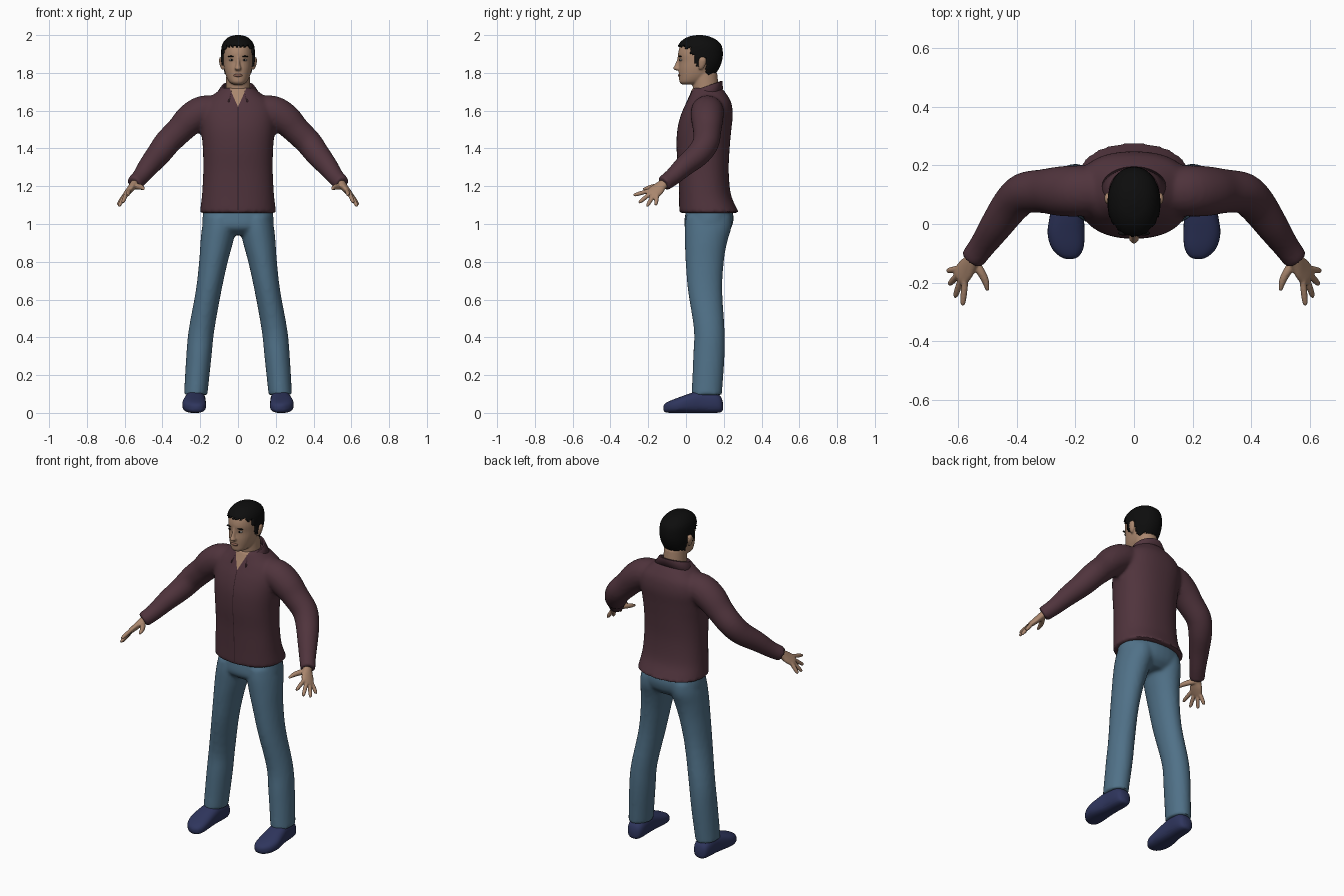
import bpy, bmesh, math
from mathutils import Vector

if "Cube" in bpy.data.objects:
    bpy.data.objects.remove(bpy.data.objects["Cube"])


def material(name, r, g, b):
    m = bpy.data.materials.new(name)
    m.use_nodes = True
    m.diffuse_color = (r, g, b, 1)
    bsdf = m.node_tree.nodes["Principled BSDF"]
    bsdf.inputs["Base Color"].default_value = (r, g, b, 1)
    bsdf.inputs["Roughness"].default_value = 0.8
    return m


SKIN = material("skin", .40, .24, .155)
HAIR = material("black hair", .004, .004, .004)
SHIRT = material("maroon cloth", .08, .034, .046)
SEAM = material("dark maroon seam", .03, .012, .017)
DENIM = material("blue denim", .08, .165, .245)
SHOE = material("navy shoe", .028, .036, .11)
SOLE = material("dark red sole", .02, .007, .009)
TRIM = material("tan trim", .3, .21, .12)
LIP = material("lip", .25, .12, .085)
EYE = material("eye white", .45, .42, .38)
X, Z = Vector((1, 0, 0)), Vector((0, 0, 1))


def spline(rows, steps):
    """Catmull-Rom interpolation of a list of equal-length rows."""
    out = []
    for i in range(len(rows) - 1):
        a, b, c, d = (rows[max(0, min(len(rows) - 1, i + k))] for k in (-1, 0, 1, 2))
        for s in range(steps):
            t = s / steps
            out.append([q + t / 2 * (r - p + t * (2 * p - 5 * q + 4 * r - w + t * (3 * (q - r) + w - p)))
                        for p, q, r, w in zip(a, b, c, d)])
    return out + [list(rows[-1])]


def loft(bm, rings, side=X, axis=None, n=32, steps=4, e=2.0):
    """Skin rings (x, y, z, half width along side, half depth)."""
    rows = spline(rings, steps)
    loops = []
    for i, row in enumerate(rows):
        c = Vector(row[:3])
        t = axis or Vector(rows[min(i + 1, len(rows) - 1)][:3]) - Vector(rows[max(i - 1, 0)][:3])
        t = t.normalized()
        u = (side - t * side.dot(t)).normalized()
        v = t.cross(u)
        loop = []
        for k in range(n):
            a = math.tau * k / n
            p, q = (math.copysign(abs(f) ** (2 / e), f) for f in (math.cos(a), math.sin(a)))
            loop.append(bm.verts.new(c + u * p * row[3] + v * q * row[4]))
        loops.append(loop)
    for a, b in zip(loops, loops[1:]):
        for k in range(n):
            bm.faces.new((a[k], a[(k + 1) % n], b[(k + 1) % n], b[k]))
    bm.faces.new(loops[0][::-1])
    bm.faces.new(loops[-1])


def stack(rows):
    """Horizontal rings from (z, front y, back y, half width, centre x)."""
    return [(r[4] if len(r) > 4 else 0, (r[1] + r[2]) / 2, r[0], r[3], (r[2] - r[1]) / 2) for r in rows]


def mirror(bm):
    d = bmesh.ops.duplicate(bm, geom=bm.verts[:] + bm.edges[:] + bm.faces[:])["geom"]
    for v in d:
        if isinstance(v, bmesh.types.BMVert):
            v.co.x *= -1


def cut(bm, point, normal):
    bmesh.ops.bisect_plane(bm, geom=bm.verts[:] + bm.edges[:] + bm.faces[:], plane_co=point, plane_no=normal)


def finish(name, bm, mats, voxel=0, rounds=3):
    """Make the object, optionally fusing overlapping lofts into one skin."""
    bmesh.ops.recalc_face_normals(bm, faces=bm.faces[:])
    me = bpy.data.meshes.new(name)
    bm.to_mesh(me)
    bm.free()
    ob = bpy.data.objects.new(name, me)
    bpy.context.scene.collection.objects.link(ob)
    bpy.ops.object.select_all(action="DESELECT")
    ob.select_set(True)
    bpy.context.view_layer.objects.active = ob
    if voxel:
        r = ob.modifiers.new("fuse", "REMESH")
        r.mode, r.voxel_size = "VOXEL", voxel
        s = ob.modifiers.new("soften", "SMOOTH")
        s.factor, s.iterations = .5, rounds
        for m in ("fuse", "soften"):
            bpy.ops.object.modifier_apply(modifier=m)
    ob.data.materials.clear()
    for m in mats:
        ob.data.materials.append(m)
    bpy.ops.object.shade_smooth_by_angle(angle=math.radians(50))
    return ob


def blob(name, mat, loc, size, pair=False):
    bm = bmesh.new()
    bmesh.ops.create_uvsphere(bm, u_segments=16, v_segments=10, radius=1)
    for v in bm.verts:
        v.co = Vector(c * s + o for c, s, o in zip(v.co, size, loc))
    if pair:
        mirror(bm)
    return finish(name, bm, [mat])


# Shirt: torso and sleeves
bm = bmesh.new()
loft(bm, [(.08, .115, 1.595, .08, .08), (.18, .113, 1.595, .087, .085), (.25, .112, 1.555, .085, .083),
          (.31, .112, 1.495, .075, .073), (.375, .105, 1.43, .07, .07), (.42, .065, 1.37, .065, .065),
          (.47, -.005, 1.31, .056, .056), (.515, -.07, 1.25, .046, .046), (.552, -.12, 1.213, .042, .042)],
     side=Vector((0, 1, 0)))
mirror(bm)
loft(bm, stack([(1.058, -.035, .282, .202), (1.09, -.036, .265, .198), (1.16, -.037, .237, .19),
                (1.28, -.041, .226, .184), (1.40, -.05, .231, .186), (1.50, -.046, .24, .195),
                (1.58, -.026, .248, .2), (1.64, 0, .24, .18), (1.68, .018, .22, .135),
                (1.72, .034, .19, .085)]), axis=Z, n=48, e=2.3)
shirt = finish("shirt", bm, [SHIRT, SKIN, SEAM], .011)

# Open neck and front seam, cut into the shirt
bm = bmesh.new()
bm.from_mesh(shirt.data)
for s in (1, -1):
    cut(bm, (0, 0, 1.62), (s, 0, -.45))
    cut(bm, (s * .002, 0, 1.3), (1, 0, 0))
for f in bm.faces:
    c = f.calc_center_median()
    if c.y < .1 and abs(c.x) < (c.z - 1.62) * .45:
        f.material_index = 1
    elif c.y < .05 and abs(c.x) < .002 and c.z > 1.07:
        f.material_index = 2
bm.to_mesh(shirt.data)
bm.free()

# Folded collar, open at the front
bm = bmesh.new()
rows = []
for i in range(37):
    a = math.radians(-66 + 312 * i / 36)
    s = -math.sin(a)
    top = 1.73 - .027 * s
    tip = max(0, s) ** 3 * .025
    ring = [(.07, .07, top - .05), (.076, .076, top), (.086, .084, top), (.116, .102 + .014 * s, top - .042 - tip)]
    rows.append([bm.verts.new((rx * math.cos(a), .108 + ry * math.sin(a), z)) for rx, ry, z in ring])
for a, b in zip(rows, rows[1:]):
    for k in range(3):
        bm.faces.new((a[k], b[k], b[k + 1], a[k + 1]))
collar = finish("collar", bm, [SHIRT])
collar.modifiers.new("thickness", "SOLIDIFY").thickness = .005

# Trousers: legs and hips
bm = bmesh.new()
loft(bm, stack([(1.04, 0, .24, .085, .095), (.98, -.007, .24, .091, .1), (.90, -.006, .217, .086, .113),
                (.80, -.002, .2, .076, .13), (.65, .01, .192, .068, .155), (.44, .042, .204, .068, .193),
                (.30, .038, .204, .067, .207), (.095, .03, .19, .062, .224)]), axis=-Z)
mirror(bm)
loft(bm, stack([(1.11, .01, .23, .175), (1.04, -.006, .252, .187), (.98, -.006, .24, .18), (.942, .04, .2, .1)]),
     axis=-Z, e=2.2)
finish("trousers", bm, [DENIM], .011)

# Shoes with sole and trim bands; rows are y, centre x, half width, top z
bm = bmesh.new()
profile = [(.196, .222, .012, .05), (.185, .222, .038, .085), (.15, .222, .05, .11), (.08, .225, .053, .118),
           (.03, .229, .058, .106), (-.03, .232, .063, .085), (-.08, .227, .055, .066),
           (-.11, .221, .033, .05), (-.12, .22, .01, .035)]
loft(bm, [(cx, y, (top + low) / 2, w, (top - low) / 2) for y, cx, w, top in profile
          for low in [.018 if w < .02 else .004 if w < .04 else 0]], axis=Vector((0, -1, 0)), e=2.6)
mirror(bm)
for z in (.014, .021):
    cut(bm, (0, 0, z), (0, 0, 1))
for f in bm.faces:
    c = f.calc_center_median()
    f.material_index = 1 if c.z < .014 else 2 if c.z < .021 and c.y > -.06 else 0
finish("shoes", bm, [SHOE, SOLE, TRIM])

# Hands: palm, four fingers, thumb
bm = bmesh.new()
across = Vector((-.05, -.125, .05))
loft(bm, [(.53, -.085, 1.235, .026, .022), (.553, -.125, 1.208, .028, .02), (.572, -.152, 1.183, .038, .018),
          (.592, -.178, 1.16, .038, .014), (.597, -.187, 1.153, .03, .01)], side=across)
fingers = [((.577, -.2, 1.175), (.585, -.278, 1.152)), ((.59, -.188, 1.162), (.611, -.25, 1.112)),
           ((.6, -.172, 1.151), (.631, -.207, 1.093)), ((.605, -.154, 1.147), (.637, -.16, 1.1))]
for base, tip in fingers:
    a, b = Vector(base), Vector(tip)
    loft(bm, [(*a.lerp(b, t), r, r) for t, r in ((-.2, .011), (.4, .0115), (.85, .0095), (1, .005))], across, n=12)
loft(bm, [(.55, -.125, 1.2, .016, .016), (.525, -.16, 1.198, .016, .015), (.507, -.195, 1.192, .0125, .0125),
          (.5, -.228, 1.184, .006, .006)], side=Z, n=12)
mirror(bm)
finish("hands", bm, [SKIN], .0045, 2)

# Head: skull, neck, nose and ears
skull = stack([(1.738, -.018, .05, .022), (1.75, -.034, .09, .045), (1.78, -.037, .13, .062),
               (1.82, -.039, .16, .073), (1.86, -.037, .178, .078), (1.90, -.042, .184, .079),
               (1.94, -.032, .178, .075), (1.965, -.012, .155, .062), (1.982, .02, .12, .04),
               (1.989, .06, .085, .01)])
bm = bmesh.new()
loft(bm, skull, axis=Z, e=2.15)
loft(bm, stack([(1.64, .04, .17, .068), (1.72, .036, .172, .064), (1.80, .03, .165, .062)]), axis=Z)
loft(bm, stack([(1.813, -.053, -.02, .011), (1.822, -.068, -.02, .018), (1.84, -.06, -.02, .012),
                (1.87, -.048, -.02, .009), (1.888, -.044, -.02, .008)]), axis=Z, n=16)
loft(bm, stack([(1.818, .07, .085, .008, .078), (1.835, .066, .1, .012, .083), (1.865, .066, .108, .012, .089),
                (1.884, .075, .1, .007, .09)]), axis=Z, n=16)
loft(bm, stack([(1.818, .07, .085, .008, -.078), (1.835, .066, .1, .012, -.083), (1.865, .066, .108, .012, -.089),
                (1.884, .075, .1, .007, -.09)]), axis=Z, n=16)
finish("head", bm, [SKIN], .005, 2)

# Face details
blob("eyes", EYE, (.033, -.026, 1.868), (.014, .008, .006), True)
blob("irises", HAIR, (.033, -.031, 1.868), (.006, .005, .0055), True)
blob("eyebrows", HAIR, (.034, -.031, 1.887), (.021, .008, .004), True)
blob("lips", LIP, (0, -.035, 1.787), (.024, .008, .008))

# Cropped hair: a shell grown from the skull with a ragged hairline
bm = bmesh.new()
loft(bm, skull, axis=Z, n=64, steps=8, e=2.15)
bmesh.ops.recalc_face_normals(bm, faces=bm.faces[:])
bm.normal_update()
for v, n in [(v, v.normal.copy()) for v in bm.verts]:
    v.co += n * .011


def hairline(x, y):
    for limit, z in ((0, 1.945), (.025, 1.93), (.05, 1.9), (.072, 1.835), (.108, 1.885)):
        if y < limit:
            return z + .006 * math.sin(x * 260)
    return 1.797 + .006 * math.sin(x * 190)


low = [f for f in bm.faces if f.calc_center_median().z < hairline(*f.calc_center_median().xy)]
bmesh.ops.delete(bm, geom=low, context="FACES")
hair = finish("hair", bm, [HAIR])
shell = hair.modifiers.new("thickness", "SOLIDIFY")
shell.thickness, shell.offset = .014, -1
